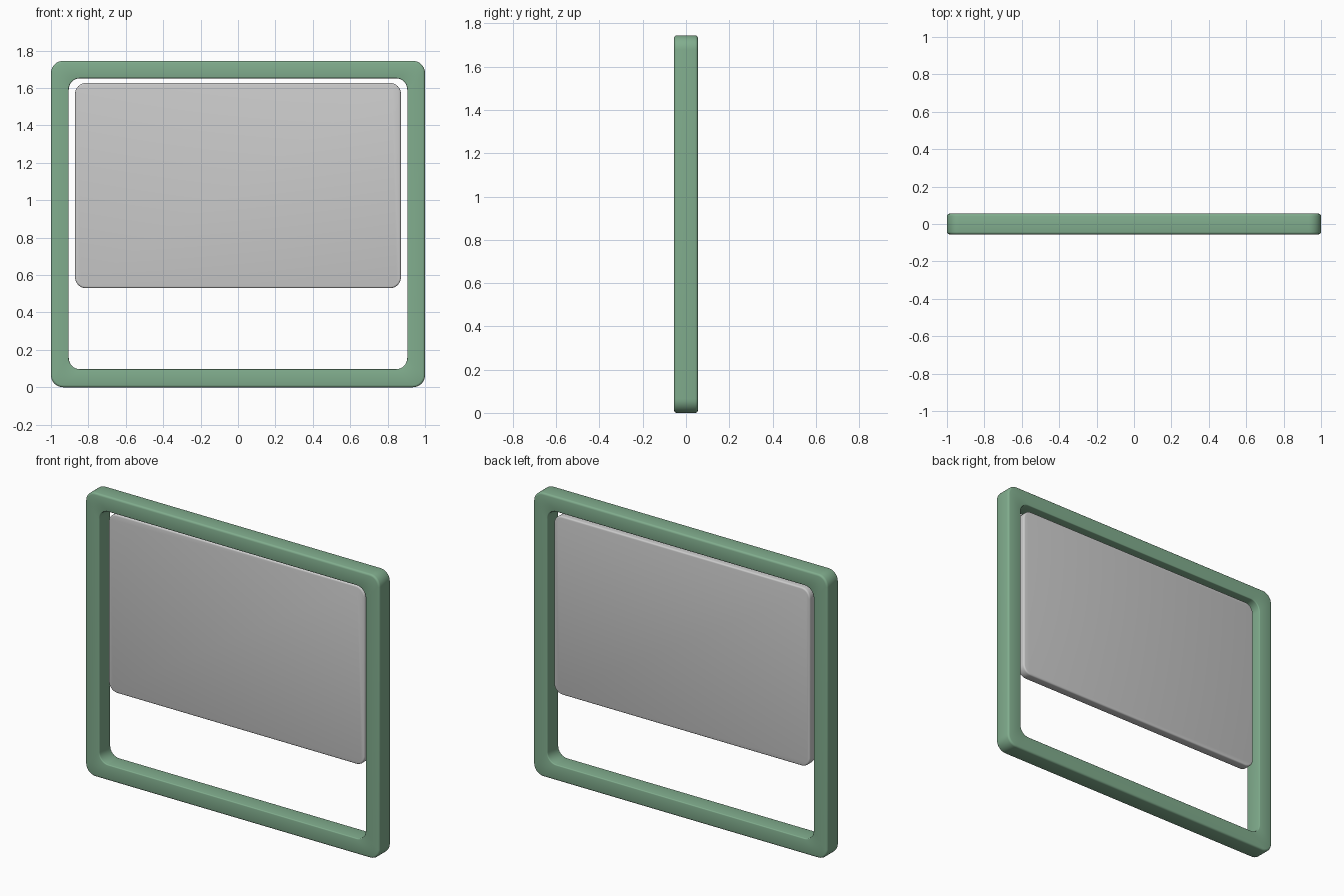
import bpy, bmesh, math

if "Cube" in bpy.data.objects:
    bpy.data.objects.remove(bpy.data.objects["Cube"])

SEG = 8  # segments per rounded corner


def rounded_rect(hx, z0, z1, r, inset=0.0):
    """Rounded rectangle outline in XZ, shrunk by inset."""
    hx, z0, z1, r = hx - inset, z0 + inset, z1 - inset, r - inset
    pts = []
    for k, (cx, cz) in enumerate([(hx - r, z1 - r), (-hx + r, z1 - r),
                                  (-hx + r, z0 + r), (hx - r, z0 + r)]):
        for i in range(SEG + 1):
            a = math.pi / 2 * (k + i / SEG)
            pts.append((cx + r * math.cos(a), cz + r * math.sin(a)))
    return pts


def edge_profile(y0, y1, b, n=3):
    """(inset, y) steps along a slab side with rounded edges."""
    arc = [(b * (1 - math.sin(math.pi / 2 * i / n)),
            b * (1 - math.cos(math.pi / 2 * i / n))) for i in range(n + 1)]
    return [(s, y0 + d) for s, d in arc] + [(s, y1 - d) for s, d in reversed(arc)]


def build(name, loops, ring, color=None):
    """Skin a list of loops; ring closes on itself, otherwise cap both ends."""
    bm = bmesh.new()
    rows = [[bm.verts.new((x, y, z)) for x, z in pts] for pts, y in loops]
    pairs = list(zip(rows, rows[1:])) + ([(rows[-1], rows[0])] if ring else [])
    for a, b in pairs:
        n = len(a)
        for i in range(n):
            j = (i + 1) % n
            bm.faces.new((a[i], a[j], b[j], b[i]))
    if not ring:
        bm.faces.new(rows[0])
        bm.faces.new(rows[-1])
    bmesh.ops.recalc_face_normals(bm, faces=bm.faces)
    me = bpy.data.meshes.new(name)
    bm.to_mesh(me)
    bm.free()
    ob = bpy.data.objects.new(name, me)
    bpy.context.collection.objects.link(ob)
    if color:
        mat = bpy.data.materials.new(name + "_paint")
        mat.diffuse_color = color
        mat.use_nodes = True
        mat.node_tree.nodes["Principled BSDF"].inputs["Base Color"].default_value = mat.diffuse_color
        me.materials.append(mat)
    bpy.ops.object.select_all(action='DESELECT')
    ob.select_set(True)
    bpy.context.view_layer.objects.active = ob
    bpy.ops.object.shade_smooth_by_angle(angle=math.radians(35))
    return ob


# Green frame: outer side, then back along the opening
outer = [(rounded_rect(1.0, 0.0, 1.745, 0.065, s), y)
         for s, y in edge_profile(-0.055, 0.055, 0.012)]
inner = [(rounded_rect(0.905, 0.097, 1.652, 0.06, -s), y)
         for s, y in reversed(edge_profile(-0.055, 0.055, 0.006))]
build("frame", outer + inner, True, (0.22, 0.42, 0.27, 1))

# Grey panel hanging in the upper part of the opening
panel = [(rounded_rect(0.871, 0.53, 1.627, 0.058, s), y)
         for s, y in edge_profile(-0.015, 0.042, 0.009)]
build("panel", panel, False)
